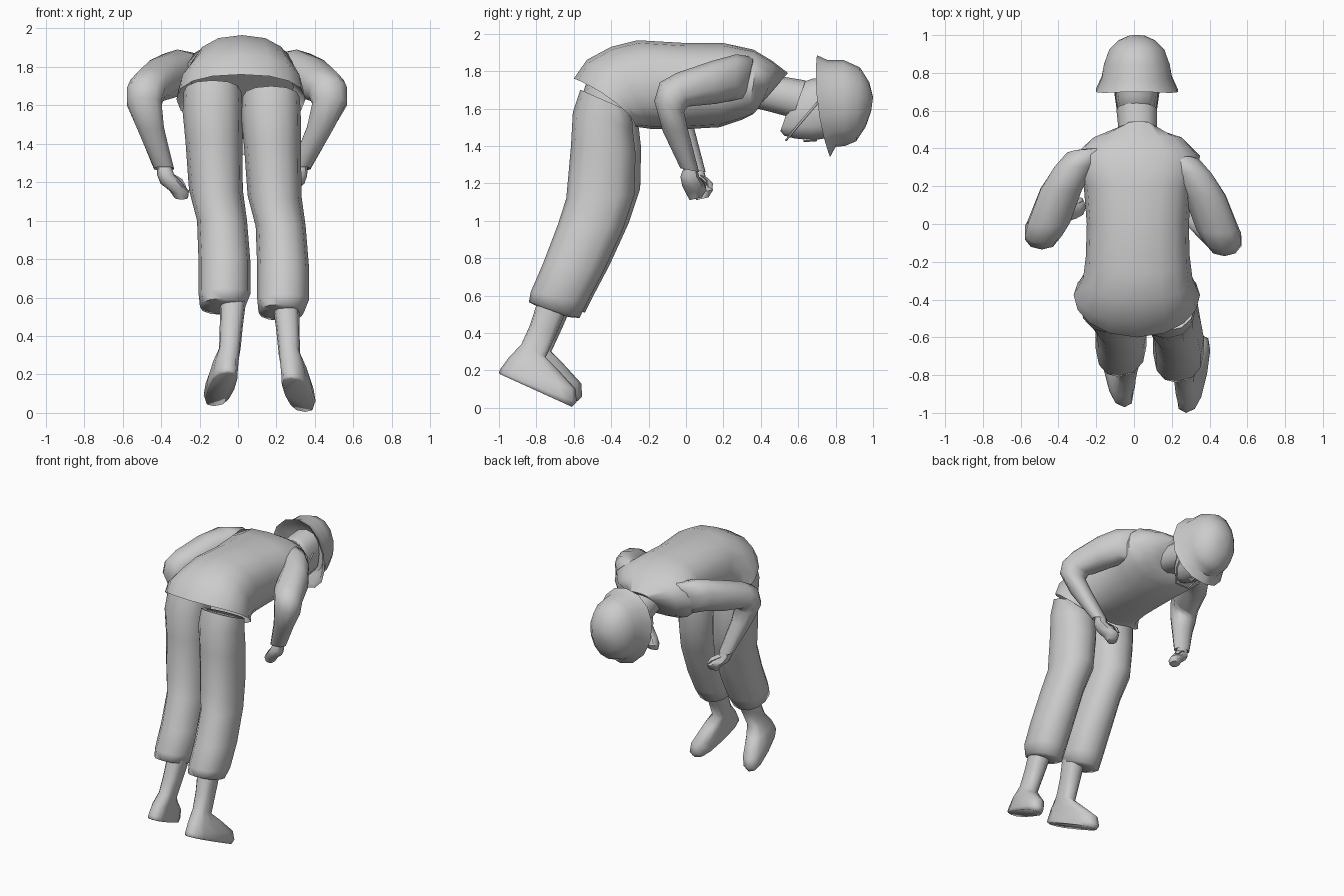
import bpy, bmesh, math
from mathutils import Vector

grey = bpy.data.materials.new("plain_grey")
grey.diffuse_color = (0.6, 0.6, 0.6, 1)


def finish(ob, angle=45):
    ob.data.materials.append(grey)
    bpy.ops.object.select_all(action='DESELECT')
    ob.select_set(True)
    bpy.context.view_layer.objects.active = ob
    bpy.ops.object.shade_smooth_by_angle(angle=math.radians(angle))


def loft(name, rings, sides=12, power=0.9, angle=50):
    """Skin closed rings: (point, opposite point, half width in x, y shift of the sides)."""
    bm = bmesh.new()
    loops = []
    for a, b, hw, shift in rings:
        a, b = Vector(a), Vector(b)
        mid, half = (a + b) / 2, (a - b) / 2
        loop = []
        for i in range(sides):
            t = 2 * math.pi * i / sides
            c, s = (math.copysign(abs(v) ** power, v) for v in (math.cos(t), math.sin(t)))
            loop.append(bm.verts.new(mid + half * c + Vector((hw * s, shift * s * s, 0))))
        loops.append(loop)
    for p, q in zip(loops, loops[1:]):
        for i in range(sides):
            j = (i + 1) % sides
            bm.faces.new((p[i], p[j], q[j], q[i]))
    bm.faces.new(loops[0])
    bm.faces.new(loops[-1])
    bmesh.ops.recalc_face_normals(bm, faces=bm.faces)
    me = bpy.data.meshes.new(name)
    bm.to_mesh(me)
    bm.free()
    ob = bpy.data.objects.new(name, me)
    bpy.context.collection.objects.link(ob)
    finish(ob, angle)
    return ob


def flat(rows, dx=0, dy=0, dz=0):
    """Rows of (centre x, half width, y1, z1, y2, z2, side shift) to rings."""
    return [((x + dx, y1 + dy, z1 + dz), (x + dx, y2 + dy, z2 + dz), w, sum(extra))
            for x, w, y1, z1, y2, z2, *extra in rows]


# Jacket body, from the turned-in hem to the collar
loft("jacket", flat([
    (.02, .27, -.44, 1.79, -.24, 1.60, .04),
    (.015, .335, -.60, 1.76, -.27, 1.50, .06),
    (.015, .325, -.53, 1.86, -.25, 1.50, .03),
    (.02, .29, -.40, 1.93, -.18, 1.49),
    (.02, .275, -.26, 1.965, -.08, 1.49),
    (.02, .27, 0, 1.95, 0, 1.49),
    (.02, .285, .20, 1.95, .18, 1.50),
    (.015, .335, .36, 1.915, .30, 1.54, .03),
    (.02, .25, .46, 1.855, .36, 1.57, .03),
    (.025, .11, .545, 1.79, .38, 1.60)]), sides=16, power=.85)

# Neck, head and nose
loft("neck", flat([(.02, .095, .40, 1.79, .34, 1.61),
                   (.02, .10, .52, 1.77, .44, 1.585),
                   (.015, .108, .64, 1.75, .57, 1.55)]))
loft("head", flat([(.015, .045, .54, 1.58, .505, 1.48),
                   (.015, .08, .58, 1.68, .525, 1.455),
                   (.015, .10, .62, 1.74, .58, 1.44),
                   (.015, .112, .68, 1.76, .68, 1.43),
                   (.015, .112, .80, 1.77, .80, 1.45)]), power=.8)
loft("nose", flat([(.015, .02, .62, 1.46, .63, 1.42),
                   (.015, .01, .70, 1.45, .70, 1.425)]), sides=6)

# Helmet with recessed inside and flared rim
loft("helmet", flat([
    (.015, .14, .80, 1.77, .82, 1.43),
    (.015, .20, .72, 1.86, .77, 1.37, -.03),
    (.015, .222, .70, 1.885, .77, 1.34, -.03),
    (.015, .19, .755, 1.86, .80, 1.395),
    (.015, .178, .84, 1.86, .85, 1.40),
    (.015, .15, .93, 1.82, .91, 1.425),
    (.015, .10, .98, 1.74, .96, 1.50),
    (.015, .045, 1.0, 1.66, .99, 1.585)]), sides=14, power=.95)

# Chin strap
cu = bpy.data.curves.new("chin_strap", 'CURVE')
cu.dimensions = '3D'
cu.bevel_depth = .006
cu.bevel_resolution = 1
sp = cu.splines.new('POLY')
strap = [(-.102, .72, 1.65), (-.085, .60, 1.51), (-.04, .535, 1.43),
         (.07, .535, 1.43), (.115, .60, 1.51), (.132, .72, 1.65)]
sp.points.add(len(strap) - 1)
for p, co in zip(sp.points, strap):
    p.co = (*co, 1)
cu.materials.append(grey)
bpy.context.collection.objects.link(bpy.data.objects.new("chin_strap", cu))

# Arms: shared upper sleeve, separate forearm swing for each side
for side, s, dy, wrist, hand in (("right", 1, 0, .325, .25), ("left", -1, .035, .375, .295)):
    off = 0 if s > 0 else -.01
    rows = [(.10, .08, .38, 1.81, .32, 1.66),
            (.23, .12, .36, 1.875, .31, 1.63),
            (.305, .112, .27, 1.89, .26, 1.645),
            (.375, .115, .14, 1.855, .16, 1.625),
            (.44, .115, -.05, 1.79, .01, 1.61),
            (.468, .103, -.14, 1.74, 0, 1.60),
            (.478, .094, -.17, 1.64, -.01, 1.58),
            (.35 * wrist + .315, .074, -.125, 1.48, .01, 1.49),
            (wrist, .054, -.03, 1.28, .07, 1.26),
            (wrist, .03, 0, 1.29, .05, 1.28)]
    loft(side + "_sleeve", flat([(s * r[0], *r[1:]) for r in rows], off, dy), sides=10)
    # Fist and thumb
    rows = [(wrist, .036, -.01, 1.29, .06, 1.28),
            (wrist - .01, .045, -.03, 1.235, .07, 1.235),
            ((wrist + hand) / 2, .058, -.02, 1.185, .095, 1.20),
            (hand, .05, .0, 1.145, .11, 1.165),
            (hand - .01, .035, .02, 1.11, .085, 1.125)]
    loft(side + "_hand", flat([(s * r[0], *r[1:]) for r in rows], off, dy), sides=8)
    rows = [(wrist - .03, .018, .03, 1.25, .08, 1.23),
            (hand, .018, .07, 1.22, .11, 1.20),
            (hand - .025, .012, .08, 1.18, .105, 1.17)]
    loft(side + "_thumb", flat([(s * r[0], *r[1:]) for r in rows], off, dy), sides=6)

# Trouser legs and boots
for side, s, dx, dy, dz in (("right", 1, 0, 0, 0), ("left", -1, -.305, .03, .03)):
    loft(side + "_trouser_leg", flat([
        (.172, .15, -.565, 1.70, -.29, 1.58),
        (.172, .155, -.605, 1.58, -.285, 1.49),
        (.18, .148, -.615, 1.40, -.27, 1.36),
        (.19, .14, -.64, 1.12, -.275, 1.14),
        (.222, .13, -.685, .98, -.335, .96),
        (.235, .135, -.765, .77, -.44, .73),
        (.235, .135, -.83, .62, -.53, .56),
        (.225, .118, -.84, .565, -.57, .48),
        (.235, .07, -.79, .54, -.63, .485)], dx, dy, dz), sides=12, angle=75)

    def ring(x1, x2, w, y1, z1, y2, z2):
        c = .265 + dx
        return ((c + s * x1, y1 + dy, z1 + dz), (c + s * x2, y2 + dy, z2 + dz), w, 0)

    loft(side + "_boot", [
        ring(-.015, -.015, .068, -.79, .58, -.63, .54),
        ring(-.005, -.005, .06, -.835, .44, -.69, .40),
        ring(0, .005, .056, -.88, .34, -.75, .27),
        ring(.008, .04, .066, -.95, .265, -.69, .21),
        ring(.01, .08, .07, -.99, .21, -.59, .10),
        ring(.01, .09, .072, -1.0, .19, -.585, .03),
        ring(.01, .085, .068, -.995, .18, -.61, .005)], sides=12, power=.75, angle=80)
